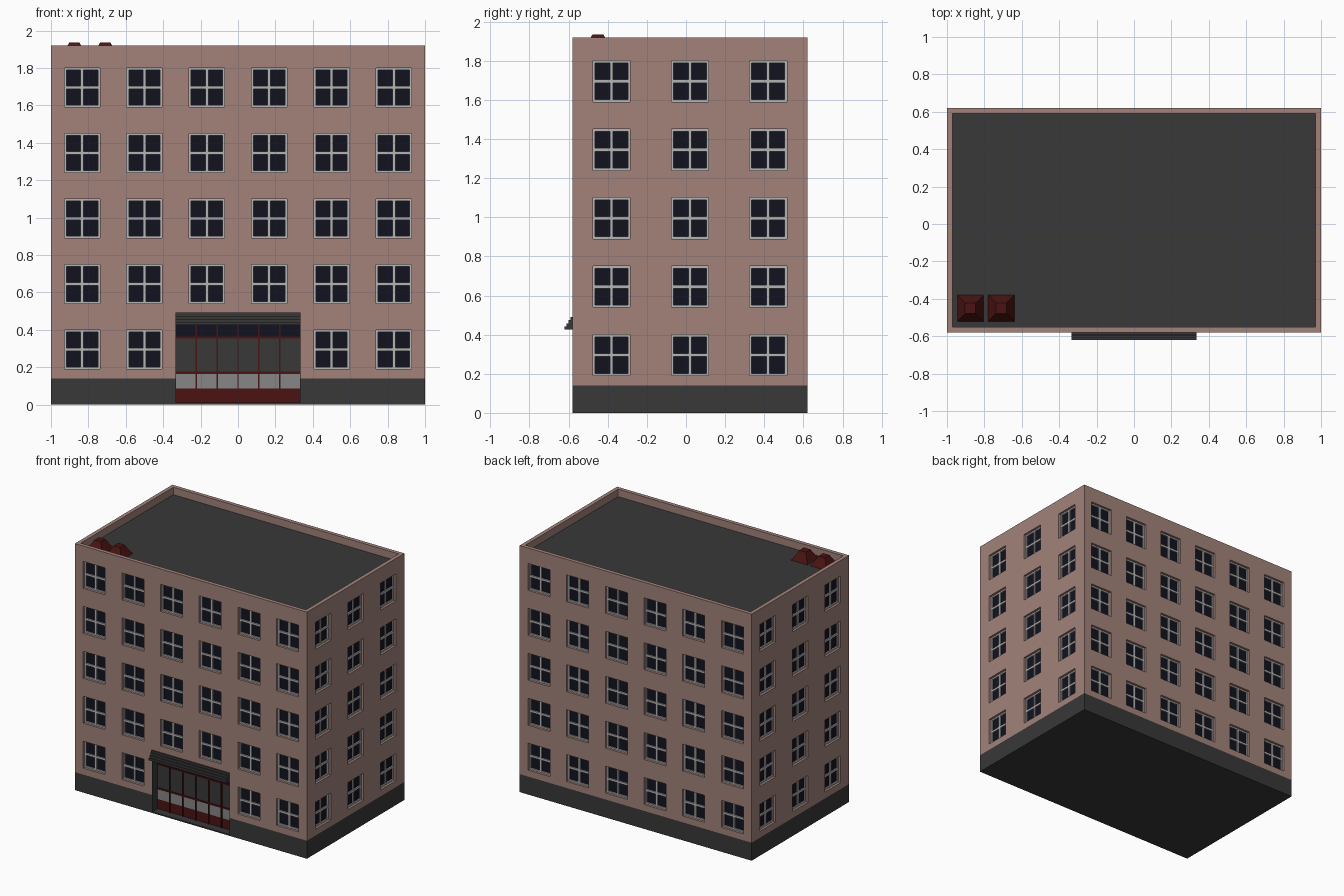
import bpy, bmesh, math
from mathutils import Matrix, Vector

if "Cube" in bpy.data.objects:
    bpy.data.objects.remove(bpy.data.objects["Cube"])


def mat(name, *rgb):
    m = bpy.data.materials.new(name)
    m.diffuse_color = (*rgb, 1)
    m.use_nodes = True
    m.node_tree.nodes["Principled BSDF"].inputs["Base Color"].default_value = m.diffuse_color
    return m


PLASTER = mat("plaster", 0.36, 0.225, 0.195)
DARK = mat("dark_grey", 0.04, 0.04, 0.04)
GLASS = mat("glass", 0.006, 0.006, 0.014)
FRAME = mat("frame", 0.46, 0.46, 0.46)
PANEL = mat("light_panel", 0.24, 0.24, 0.24)
RED = mat("dark_red", 0.07, 0.007, 0.006)

CENTRE = Matrix.Translation((0, 0.02, 0))


def add_box(bm, lo, hi, m=Matrix()):
    lo, hi = Vector(lo), Vector(hi)
    size = Matrix.Diagonal((*(hi - lo), 1))
    bmesh.ops.create_cube(bm, size=1, matrix=m @ Matrix.Translation((lo + hi) / 2) @ size)


def finish(name, bm, material=None):
    me = bpy.data.meshes.new(name)
    bm.to_mesh(me)
    bm.free()
    ob = bpy.data.objects.new(name, me)
    bpy.context.collection.objects.link(ob)
    if material:
        me.materials.append(material)
    return ob


def boxes(name, material, *pairs, m=Matrix()):
    bm = bmesh.new()
    for lo, hi in pairs:
        add_box(bm, lo, hi, m)
    return finish(name, bm, material)


def cut(ob, cutter):
    mod = ob.modifiers.new("cut", 'BOOLEAN')
    mod.operation, mod.solver, mod.object = 'DIFFERENCE', 'EXACT', cutter
    bpy.context.view_layer.objects.active = ob
    bpy.ops.object.modifier_apply(modifier=mod.name)


def drop_faces(ob, z):
    # remove the hidden joint between plinth and wall
    bm = bmesh.new()
    bm.from_mesh(ob.data)
    hidden = [f for f in bm.faces if all(abs(v.co.z - z) < 1e-4 for v in f.verts)]
    bmesh.ops.delete(bm, geom=hidden, context='FACES')
    bm.to_mesh(ob.data)
    bm.free()


# Windows on all four facades: openings, glass and cross frames
W, H, DEPTH, RIM, BAR = 0.095, 0.105, 0.03, 0.011, 0.008
LONG = [(i - 2.5) / 3 for i in range(6)]
SHORT = [-0.4, 0, 0.4]
holes, glass, frames = bmesh.new(), bmesh.new(), bmesh.new()
for side, (dist, cols) in enumerate([(0.6, LONG), (1, SHORT), (0.6, LONG), (1, SHORT)]):
    turn = CENTRE @ Matrix.Rotation(side * math.pi / 2, 4, 'Z')
    for floor in range(5):
        for u in cols:
            if side == 0 and floor == 0 and abs(u) < 0.3:
                continue
            m = turn @ Matrix.Translation((u, -dist, 0.295 + 0.35 * floor))
            add_box(holes, (-W, -0.05, -H), (W, DEPTH, H), m)
            bmesh.ops.create_grid(glass, x_segments=1, y_segments=1, size=0.5,
                                  matrix=m @ Matrix.Translation((0, DEPTH - 0.002, 0))
                                  @ Matrix.Rotation(math.pi / 2, 4, 'X')
                                  @ Matrix.Diagonal((2 * W, 2 * H, 1, 1)))
            y0, y1 = DEPTH - 0.012, DEPTH
            for s in (-1, 1):
                x, z = s * (W - RIM / 2), s * (H - RIM / 2)
                add_box(frames, (x - RIM / 2, y0, -H), (x + RIM / 2, y1, H), m)
                add_box(frames, (RIM - W, y0, z - RIM / 2), (W - RIM, y1, z + RIM / 2), m)
            add_box(frames, (-BAR, y0, RIM - H), (BAR, y1, H - RIM), m)
            for s in (-1, 1):
                a, b = sorted((s * BAR, s * (W - RIM)))
                add_box(frames, (a, y0, -BAR), (b, y1, BAR), m)

# Entrance recess and roof tray share the cutter with the windows
EW, EY, ET = 0.335, -0.51, 0.43
add_box(holes, (-EW, -0.7, -0.1), (EW, EY, ET))
add_box(holes, (-0.97, -0.55, 1.86), (0.97, 0.59, 2.1))
cutter = finish("opening_cutter", holes)
cutter.hide_render = True
finish("window_glass", glass, GLASS)
finish("window_frames", frames, FRAME)

# Walls and plinth
JOINT = 0.14
walls = boxes("walls", PLASTER, ((-1, -0.58, JOINT), (1, 0.62, 1.92)))
plinth = boxes("plinth", DARK, ((-1, -0.58, 0), (1, 0.62, JOINT)))
for ob in (walls, plinth):
    cut(ob, cutter)
    drop_faces(ob, JOINT)
bpy.data.objects.remove(cutter)

# Flat roof
boxes("roof", DARK, ((-0.97, -0.55, 1.855), (0.97, 0.59, 1.862)))

# Entrance: floor slab, side linings, stacked panel bands, red rails and mullions
boxes("entrance_floor", DARK, ((-EW, -0.58, 0), (EW, EY, 0.01)))
boxes("entrance_linings", DARK,
      *[((s * (EW - 0.002) - 0.002, -0.58, 0.01), (s * (EW - 0.002) + 0.002, EY, ET)) for s in (-1, 1)])
for name, material, z0, z1 in [("entrance_base", RED, 0.01, 0.085),
                               ("entrance_light_panels", PANEL, 0.085, 0.168),
                               ("entrance_dark_panels", DARK, 0.168, 0.358),
                               ("entrance_top_glass", GLASS, 0.358, ET)]:
    boxes(name, material, ((-EW, EY - 0.006, z0), (EW, EY, z1)))
boxes("entrance_rails", RED,
      *[((-EW, EY - 0.012, z - t), (EW, EY, z + t)) for z, t in ((0.17, 0.006), (0.358, 0.005))])
boxes("entrance_mullions", RED,
      *[((x / 9 - 0.004, EY - 0.014, 0.01), (x / 9 + 0.004, EY, ET)) for x in range(-2, 3)])

# Stepped canopy, widest at the bottom
STEP = 0.0165
boxes("canopy", DARK,
      *[((-EW, -0.62 + 0.01 * i, 0.425 + STEP * i), (EW, EY if i == 0 else -0.58, 0.425 + STEP * (i + 1)))
        for i in range(4)])

# Two roof vents: square tapered caps
for n, x in enumerate((-0.875, -0.71)):
    bm = bmesh.new()
    rings = [[bm.verts.new((x + sx * r, -0.45 + sy * r, z))
              for sx, sy in ((-1, -1), (1, -1), (1, 1), (-1, 1))]
             for r, z in ((0.07, 1.862), (0.036, 1.92), (0.028, 1.935))]
    for a, b in zip(rings, rings[1:]):
        for i in range(4):
            j = (i + 1) % 4
            bm.faces.new((a[i], a[j], b[j], b[i]))
    bm.faces.new(rings[-1])
    finish(f"roof_vent_{n + 1}", bm, RED)
